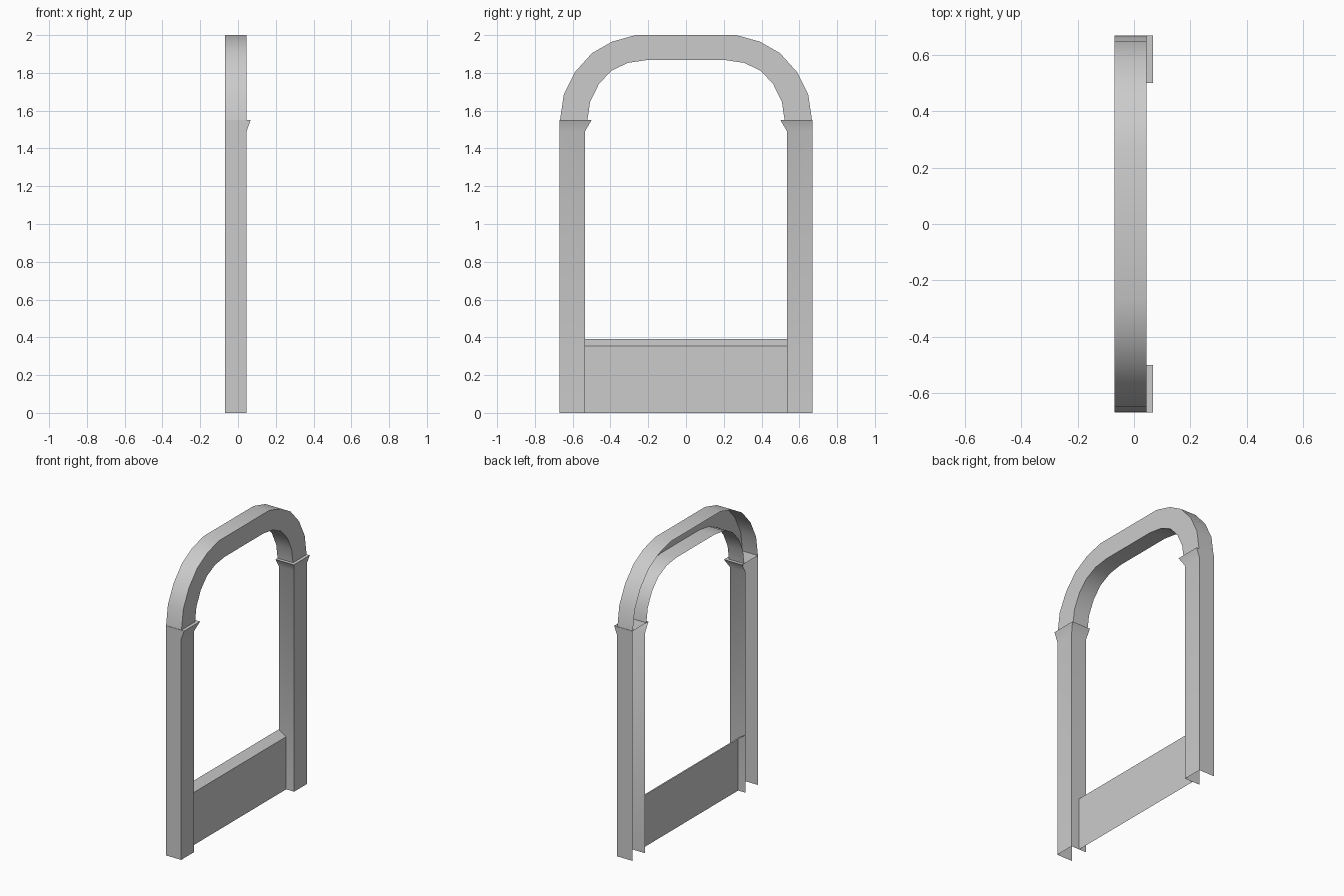
import bpy
import bmesh
import math

cube = bpy.data.objects.get("Cube")
if cube:
    bpy.data.objects.remove(cube, do_unlink=True)

# Single plain stone colour
stone = bpy.data.materials.new("light grey stone")
stone.use_nodes = True
GREY = (0.6, 0.6, 0.6, 1.0)
stone.diffuse_color = GREY
stone.node_tree.nodes["Principled BSDF"].inputs["Base Color"].default_value = GREY

BACK, FRONT, LIP = -0.07, 0.045, 0.067     # depths along x
OUTER, INNER, LIP_INNER = 0.67, 0.535, 0.50  # half widths along y
LIP_LOW, SPRING = 1.49, 1.55               # capital heights


def loft(name, rows, cap_top=False):
    """Open shell through rows of points, with normals facing outward."""
    bm = bmesh.new()
    grid = [[bm.verts.new(p) for p in row] for row in rows]
    for low, up in zip(grid, grid[1:]):
        for i in range(len(low) - 1):
            bm.faces.new((low[i + 1], low[i], up[i], up[i + 1]))
    if cap_top:
        bm.faces.new(reversed(grid[-1]))
    mesh = bpy.data.meshes.new(name)
    bm.to_mesh(mesh)
    bm.free()
    mesh.materials.append(stone)
    obj = bpy.data.objects.new(name, mesh)
    bpy.context.collection.objects.link(obj)
    bpy.ops.object.select_all(action='DESELECT')
    obj.select_set(True)
    bpy.context.view_layer.objects.active = obj
    bpy.ops.object.shade_smooth_by_angle(angle=math.radians(32))
    return obj


def channel(z, front, inner):
    """U-shaped pillar section, open at the back."""
    return [(BACK, OUTER, z), (front, OUTER, z), (front, inner, z), (BACK, inner, z)]


# Pillars with flared capitals, mirrored across the opening
pillars = loft("pillars", [channel(0, FRONT, INNER),
                           channel(LIP_LOW, FRONT, INNER),
                           channel(SPRING, LIP, LIP_INNER)], cap_top=True)
mirror = pillars.modifiers.new("Mirror", 'MIRROR')
mirror.use_axis = (False, True, False)

# Arch: half profiles of the outer and inner curve as (y, z), then mirrored
outer = [(0.667, 1.55), (0.647, 1.685), (0.587, 1.805),
         (0.497, 1.905), (0.392, 1.965), (0.267, 2.0)]
inner = [(0.522, 1.55), (0.508, 1.645), (0.462, 1.74),
         (0.397, 1.81), (0.309, 1.853), (0.206, 1.868)]
outer += [(-y, z) for y, z in reversed(outer)]
inner += [(-y, z) for y, z in reversed(inner)]
loft("arch", [[(BACK, *o), (FRONT, *o), (FRONT, *i), (BACK, *i)]
              for o, i in zip(outer, inner)])

# Recessed lower panel with a sloping sill
loft("panel_and_sill", [[(x, INNER, z), (x, -INNER, z)]
                        for x, z in [(-0.015, 0), (-0.015, 0.355), (BACK, 0.39)]])
